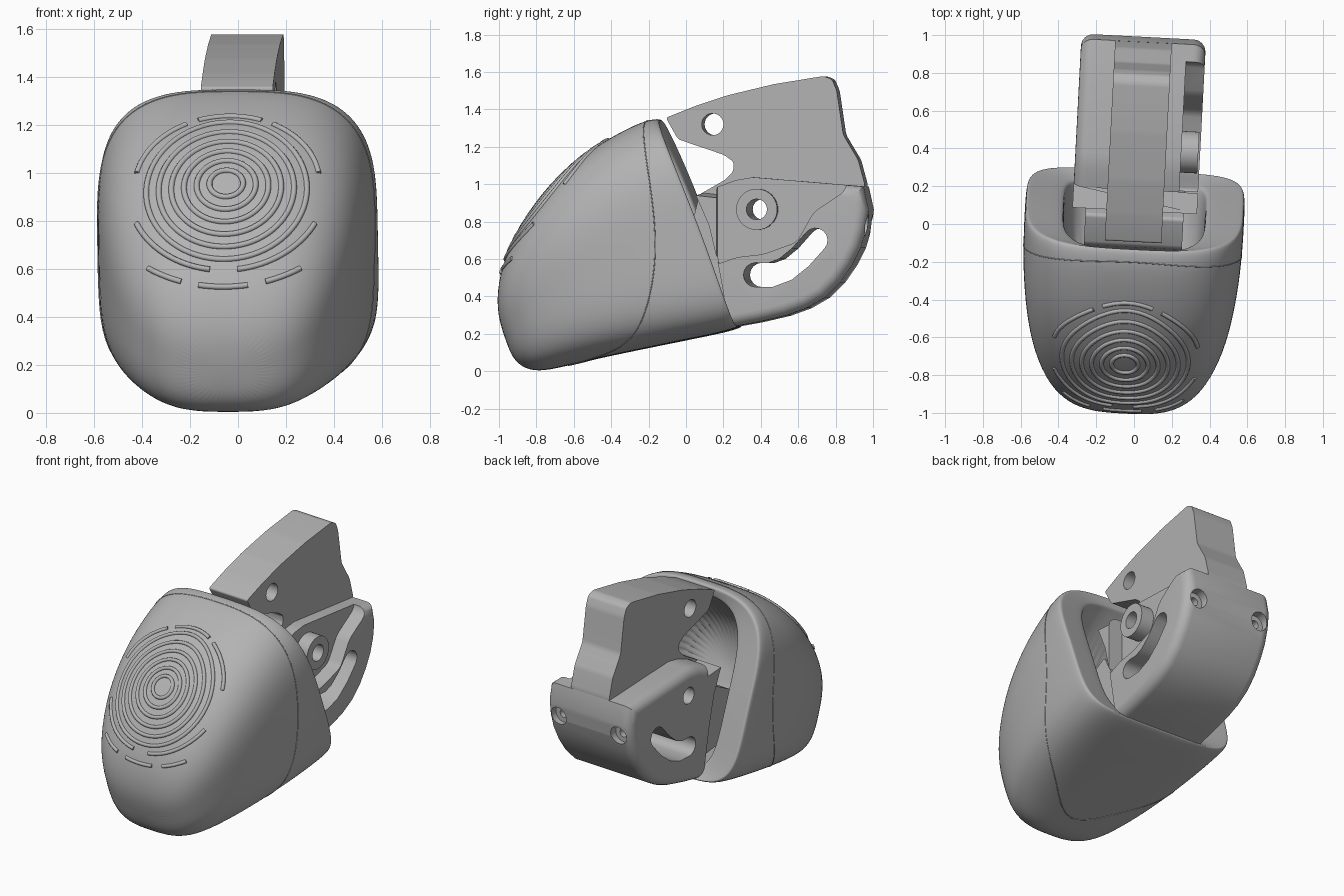
import bpy, bmesh, math
from mathutils import Vector, Matrix
from mathutils.bvhtree import BVHTree

if "Cube" in bpy.data.objects:
    bpy.data.objects.remove(bpy.data.objects["Cube"])

YAW = Matrix.Rotation(math.radians(-3), 4, 'Z')
grey = bpy.data.materials.new("plain grey")
grey.use_nodes = True
grey.diffuse_color = (0.45, 0.45, 0.45, 1)
grey.node_tree.nodes["Principled BSDF"].inputs["Base Color"].default_value = (0.45, 0.45, 0.45, 1)


def add(name, data):
    obj = bpy.data.objects.new(name, data)
    bpy.context.collection.objects.link(obj)
    data.materials.append(grey)
    return obj


def from_bm(name, bm):
    bmesh.ops.recalc_face_normals(bm, faces=bm.faces)
    mesh = bpy.data.meshes.new(name)
    bm.to_mesh(mesh)
    bm.free()
    return add(name, mesh)


def activate(obj):
    bpy.ops.object.select_all(action='DESELECT')
    obj.select_set(True)
    bpy.context.view_layer.objects.active = obj


def apply(obj, mod):
    activate(obj)
    bpy.ops.object.modifier_apply(modifier=mod.name)


def prism(name, profile, x0, x1, rounding=0.0, bevel=0.0, soft=None):
    """Side profile of (y, z) points extruded along x; soft picks side edges to round."""
    bm = bmesh.new()
    bm.faces.new([bm.verts.new((x0, y, z)) for y, z in profile])
    if rounding:
        bmesh.ops.bevel(bm, geom=bm.verts[:], offset=rounding, segments=5,
                        profile=0.5, affect='VERTICES', clamp_overlap=True)
    out = bmesh.ops.extrude_face_region(bm, geom=bm.faces[:])
    moved = [v for v in out["geom"] if isinstance(v, bmesh.types.BMVert)]
    bmesh.ops.translate(bm, verts=moved, vec=(x1 - x0, 0, 0))
    if bevel:
        bmesh.ops.recalc_face_normals(bm, faces=bm.faces)
        edges = [e for e in bm.edges if abs(e.verts[0].co.x - e.verts[1].co.x) < 1e-4
                 and soft((e.verts[0].co + e.verts[1].co) / 2)]
        bmesh.ops.bevel(bm, geom=edges, offset=bevel, segments=6, profile=0.5,
                        affect='EDGES', clamp_overlap=False)
    return from_bm(name, bm)


def rod(name, axis, centre, radius, length):
    """Cylinder along the x or y axis."""
    bm = bmesh.new()
    turn = Matrix.Rotation(math.pi / 2, 4, 'Y' if axis == 'x' else 'X')
    bmesh.ops.create_cone(bm, cap_ends=True, segments=40, radius1=radius, radius2=radius,
                          depth=length, matrix=Matrix.Translation(centre) @ turn)
    return from_bm(name, bm)


def cut(target, cutter):
    mod = target.modifiers.new("cut", 'BOOLEAN')
    mod.operation, mod.solver, mod.object = 'DIFFERENCE', 'EXACT', cutter
    apply(target, mod)


def discard(obj):
    bpy.data.objects.remove(obj)


# Hollow pad shell: sections parallel to the slanted, slightly bowed rear opening
DEPTH, DOWN = Vector((0, -0.945, -0.326)), Vector((0, 0.326, -0.945))
RIM = Vector((0, -0.14, 1.355))


def section(s, t0, t1, w, sides=56):
    pts = []
    k = s / 1.17
    for i in range(sides):
        a = math.tau * i / sides
        c, d = math.cos(a), math.sin(a)
        n = (5.8 if d > 0 else 3.3) * (1 - k) + 2.9 * k
        r = (abs(c) ** n + abs(d) ** n) ** (-1 / n)
        t = (t0 + t1) / 2 + (t1 - t0) / 2 * r * d
        bow = (.04 * t / 1.2 + .015 * math.sin(math.pi * t / 1.2)) * max(0, 1 - 2 * k)
        pts.append(RIM + DEPTH * (s - bow) + DOWN * t + Vector((w * r * c, 0, 0)))
    return pts


loops = [
    (.62, .30, .95, .34), (.10, .085, 1.10, .37), (.035, .07, 1.13, .375),
    (.025, .063, 1.137, .385), (.004, .025, 1.185, .55), (0, .012, 1.195, .57),
    (.015, 0, 1.2, .58), (.09, -.012, 1.197, .582), (.28, .013, 1.17, .577),
    (.48, .064, 1.142, .557), (.72, .181, 1.11, .515), (.94, .35, 1.088, .435),
    (1.06, .48, 1.072, .35), (1.135, .62, 1.02, .255), (1.168, .75, .94, .115)]
bm = bmesh.new()
rings = [[bm.verts.new(p) for p in section(*l)] for l in loops]
for a, b in zip(rings, rings[1:]):
    for i in range(len(a)):
        j = (i + 1) % len(a)
        bm.faces.new((a[i], a[j], b[j], b[i]))
bm.faces.new(rings[0])
bm.faces.new(rings[-1])
shell = from_bm("pad_shell", bm)
sub = shell.modifiers.new("smooth", 'SUBSURF')
sub.levels = 2
apply(shell, sub)
bpy.context.view_layer.update()
tree = BVHTree.FromObject(shell, bpy.context.evaluated_depsgraph_get())


def tube(name, pts, radius, closed=False):
    curve = bpy.data.curves.new(name, 'CURVE')
    curve.dimensions, curve.bevel_depth, curve.bevel_resolution = '3D', radius, 2
    curve.use_fill_caps = True
    line = curve.splines.new('POLY')
    line.points.add(len(pts) - 1)
    for q, p in zip(line.points, pts):
        q.co = (*p, 1)
    line.use_cyclic_u = closed
    add(name, curve)


def ridge(name, cz, rx, rz, start=0, end=360):
    """Raised elliptical line laid on the front of the shell."""
    closed = end - start == 360
    count = 72 if closed else 20
    pts = []
    for i in range(count):
        a = math.radians(start + (end - start) * i / (count if closed else count - 1))
        hit = tree.ray_cast(Vector((rx * math.cos(a) - .01, -3, cz + rz * math.sin(a))), Vector((0, 1, 0)))[0]
        if hit:
            pts.append(hit)
    tube(name, pts, 0.012, closed)


# Concentric grip rings and the broken rings around them
for k in range(6):
    ridge(f"grip_ring_{k + 1}", .955 - .006 * k, .07 + .053 * k, .055 + .046 * k)
for k, (a, b) in enumerate([(10, 62), (70, 110), (118, 170)]):
    ridge(f"upper_grip_dash_{k + 1}", .95, .385, .285, a, b)
for k, (a, b) in enumerate([(205, 262), (278, 335)]):
    ridge(f"lower_grip_dash_{k + 1}", .93, .41, .335, a, b)
for k, (a, b) in enumerate([(234, 251), (259, 281), (289, 306)]):
    ridge(f"bottom_grip_dash_{k + 1}", .93, .54, .405, a, b)

# Seam line between the front skin and the sleeve
seam = []
for i in range(120):
    a = math.tau * i / 120
    v = (1 - math.cos(a)) / 2
    out = Vector((math.sin(a), 0, 0)) - DOWN * math.cos(a)
    start = RIM + DEPTH * (.065 + .27 * v + .56 * v ** 6) + DOWN * .62
    hit = tree.ray_cast(start + out * 3, -out)[0]
    if hit:
        seam.append(hit)
tube("seam_line", seam, 0.003, True)

# Central arm
arm = prism("central_arm", [
    (-.1, 1.355), (.05, 1.415), (.23, 1.475), (.48, 1.535), (.745, 1.578), (.79, 1.56), (.815, 1.50),
    (.85, 1.265), (.87, 1.23), (.93, 1.13), (.965, 1.0), (.96, .8), (.8, .5), (.3, .32), (.0, .45),
    (.03, .75), (.08, .945), (.22, 1.025), (.262, 1.07), (.262, 1.12), (.21, 1.157), (-.035, 1.24)],
    -.15, .15, .015)

# Wide lower body, rounded along its top and back, with a recess on its left side
body = prism("lower_body", [
    (.07, .94), (.18, .985), (.28, 1.022), (.37, 1.037), (.965, .988), (.992, .865),
    (.98, .76), (.95, .66), (.905, .57), (.84, .475), (.76, .395), (.66, .337), (.55, .297),
    (.40, .262), (.25, .235), (.19, .57), (.14, .78)], -.33, .33, 0, .065, lambda m: m.y > .225)
recess = prism("recess_cutter", [
    (.18, .57), (.29, .61), (.43, .625), (.61, .69), (.70, .85), (.87, .965),
    (.89, 1.2), (.18, 1.2)], .23, .5, .03)
cut(body, recess)
discard(recess)

# Neck that plugs into the shell, and the pivot boss
neck = prism("shell_neck", [(-.16, .4), (.2, .34), (.15, .57), (.04, .78), (-.12, .70)], -.26, .26, .02)
boss = rod("pivot_boss", 'x', (.255, .395, .865), .11, .13)

# Curved slot outline from a thick centre path
path = [Vector(p) for p in ((.39, .515), (.47, .515), (.55, .545), (.63, .61), (.71, .70))]
left, right = [], []
for i, p in enumerate(path):
    d = (path[min(i + 1, 4)] - path[max(i - 1, 0)]).normalized() * .065
    n = Vector((-d.y, d.x))
    left.append(p + n)
    right.append(p - n)


def cap(centre, edge):
    r = edge - centre
    return [centre + Matrix.Rotation(-math.pi * i / 8, 2) @ r for i in range(1, 8)]


outline = left + cap(path[-1], left[-1]) + right[::-1] + cap(path[0], right[0])
slot = prism("slot_cutter", [tuple(p) for p in outline], -.6, .6)
pivot = rod("pivot_cutter", 'x', (0, .395, .865), .055, 1.2)
eye = rod("eye_cutter", 'x', (0, .15, 1.32), .058, 1.2)
for part in (arm, body, boss):
    cut(part, pivot)
for part in (arm, body):
    cut(part, slot)
cut(arm, eye)
for tool in (slot, pivot, eye):
    discard(tool)

# Two counterbored screw holes in the back
for x in (-.235, .235):
    for radius, length in ((.06, .14), (.028, .34)):
        tool = rod("screw_cutter", 'y', (x, 1, .78), radius, length)
        cut(body, tool)
        discard(tool)

# Smooth shading and the slight turn of the whole assembly
for obj in list(bpy.context.collection.objects):
    if obj.type in {'MESH', 'CURVE'} and obj.data.materials and obj.data.materials[0] == grey:
        if obj.type == 'MESH':
            activate(obj)
            bpy.ops.object.shade_smooth_by_angle(angle=math.radians(32))
        obj.matrix_world = YAW @ obj.matrix_world
